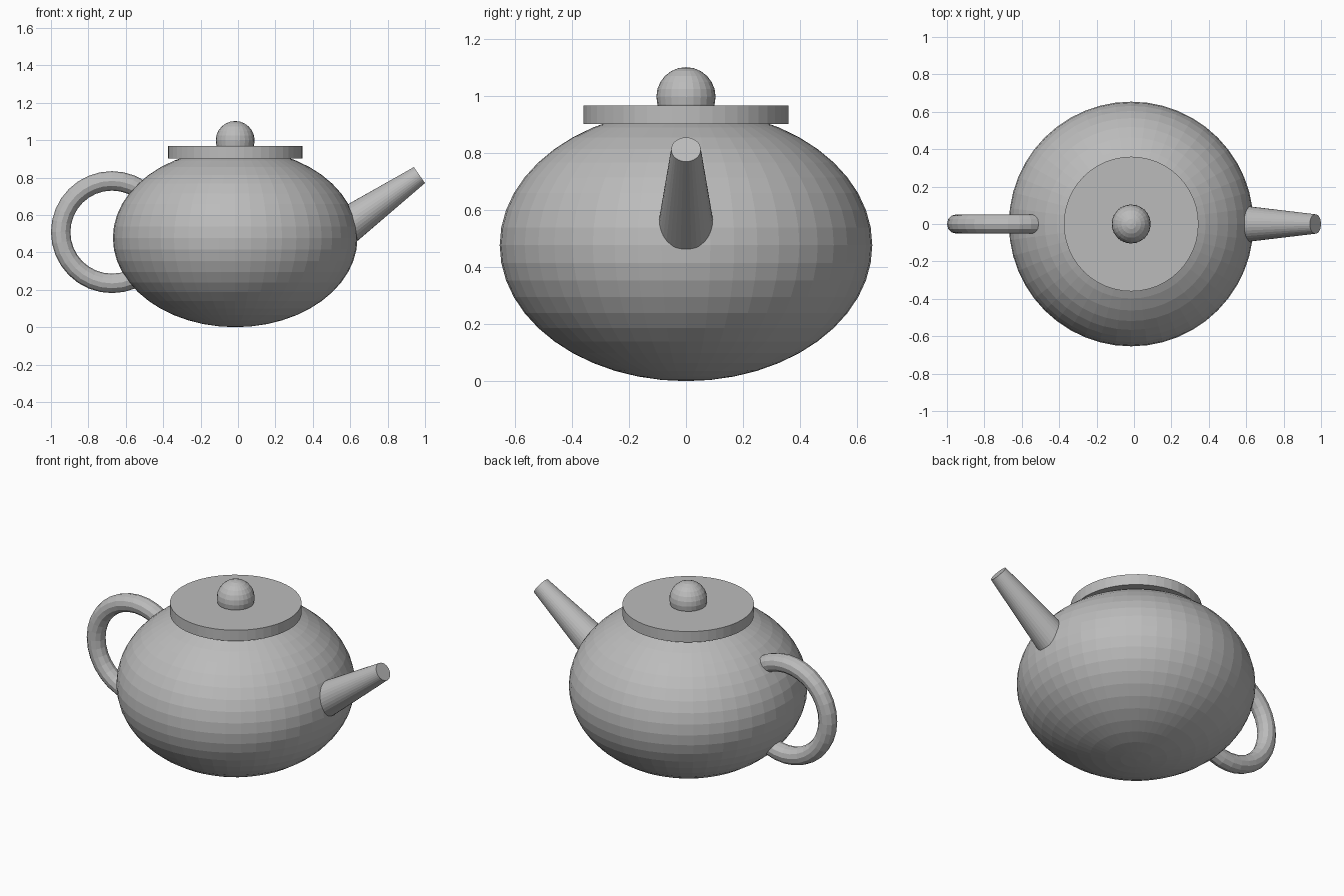
import bpy
from math import pi, radians, sin, cos
from mathutils import Vector

# Remove the default cube
cube = bpy.data.objects.get("Cube")
if cube:
    bpy.data.objects.remove(cube, do_unlink=True)

# Single clay grey
grey = bpy.data.materials.new("clay grey")
grey.use_nodes = True
color = (0.5, 0.5, 0.5, 1)
grey.diffuse_color = color
grey.node_tree.nodes["Principled BSDF"].inputs["Base Color"].default_value = color


def finish(name):
    """Name the newest object and colour it; faces stay flat."""
    obj = bpy.context.object
    obj.name = name
    obj.data.name = name
    obj.data.materials.append(grey)
    return obj


axis_x = -0.015

# Squashed round body
bpy.ops.mesh.primitive_uv_sphere_add(segments=48, ring_count=24, radius=0.654,
                                     location=(axis_x, 0, 0.477))
body = finish("body")
body.scale.z = 0.477 / 0.654

# Flat lid with round knob
bpy.ops.mesh.primitive_cylinder_add(vertices=48, radius=0.36, depth=0.065,
                                    location=(axis_x, 0, 0.935))
finish("lid")
bpy.ops.mesh.primitive_uv_sphere_add(segments=24, ring_count=12, radius=0.104,
                                     location=(axis_x, 0, 0.998))
finish("lid_knob")

# Tapered spout rising toward +x
rise = radians(35)
length = 0.47
tip = Vector((0.97, 0, 0.813))
direction = Vector((cos(rise), 0, sin(rise)))
bpy.ops.mesh.primitive_cone_add(vertices=32, radius1=0.098, radius2=0.052, depth=length,
                                location=tip - direction * length / 2,
                                rotation=(0, pi / 2 - rise, 0))
finish("spout")

# Ring handle, partly sunk into the body
bpy.ops.mesh.primitive_torus_add(major_radius=0.274, minor_radius=0.052,
                                 major_segments=32, minor_segments=12,
                                 location=(-0.674, 0, 0.508), rotation=(pi / 2, 0, 0))
finish("handle")
